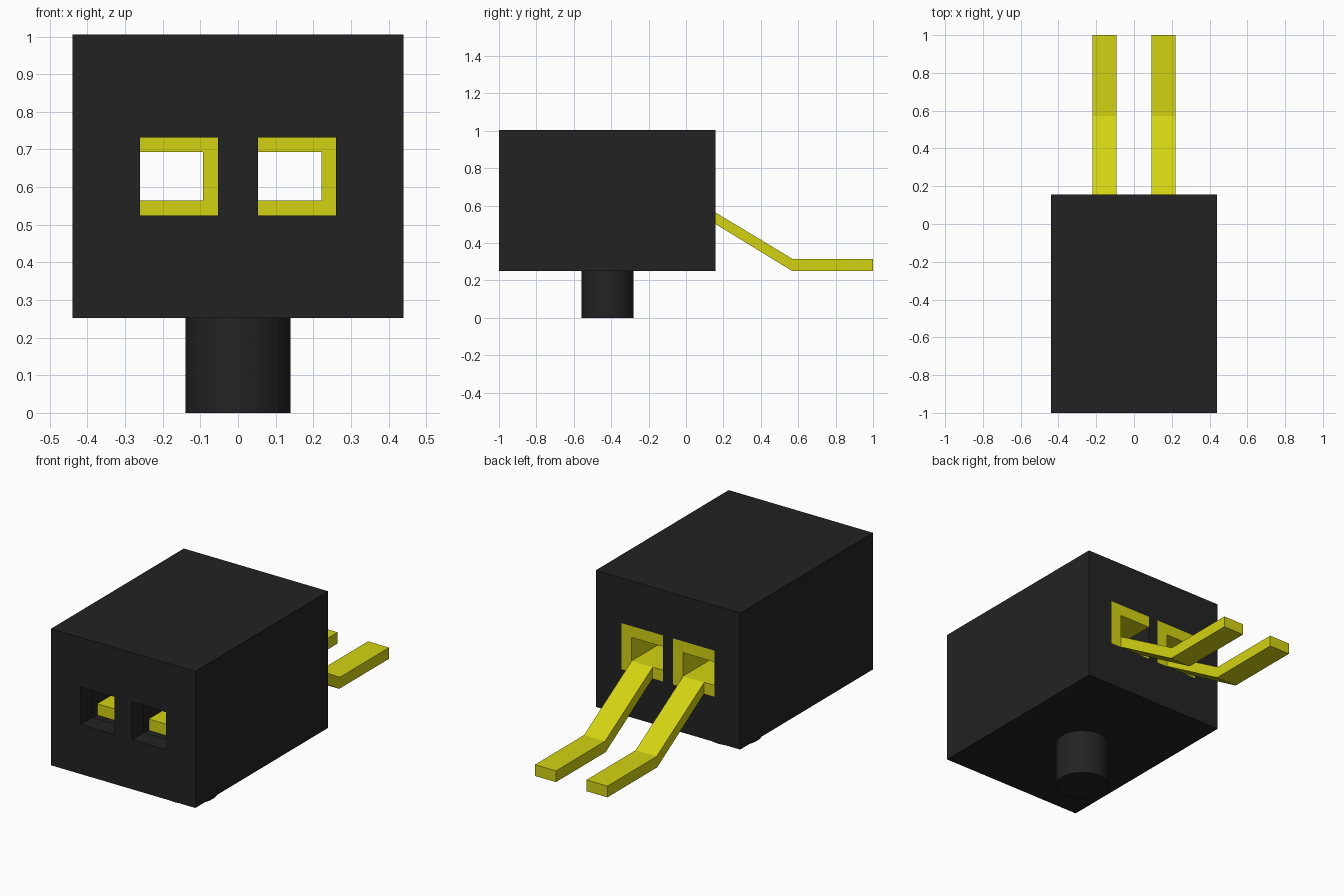
import bpy, bmesh, math

cube = bpy.data.objects.get("Cube")
if cube:
    bpy.data.objects.remove(cube, do_unlink=True)


def material(name, rgb):
    m = bpy.data.materials.new(name)
    m.use_nodes = True
    m.diffuse_color = (*rgb, 1)
    bsdf = next(n for n in m.node_tree.nodes if n.type == 'BSDF_PRINCIPLED')
    bsdf.inputs["Base Color"].default_value = (*rgb, 1)
    return m


black = material("black plastic", (0.0165, 0.0165, 0.0165))
gold = material("yellow metal", (0.65, 0.65, 0.006))


def prism(name, profile, vec, mat):
    """Extrude a closed 3D outline along vec."""
    bm = bmesh.new()
    face = bm.faces.new([bm.verts.new(p) for p in profile])
    ext = bmesh.ops.extrude_face_region(bm, geom=[face])
    moved = [g for g in ext["geom"] if isinstance(g, bmesh.types.BMVert)]
    bmesh.ops.translate(bm, verts=moved, vec=vec)
    bmesh.ops.recalc_face_normals(bm, faces=bm.faces[:])
    me = bpy.data.meshes.new(name)
    bm.to_mesh(me)
    bm.free()
    me.materials.append(mat)
    ob = bpy.data.objects.new(name, me)
    bpy.context.collection.objects.link(ob)
    return ob


def box(name, x0, x1, y0, y1, z0, z1, mat):
    return prism(name, [(x0, y0, z0), (x1, y0, z0), (x1, y0, z1), (x0, y0, z1)],
                 (0, y1 - y0, 0), mat)


FRONT, BACK = -1.0, 0.157
LIP, START = -0.895, -0.82      # inner side of the front lip, front of contacts
ZC = 0.6285                     # socket centre height
HOLE, CAV, T = 0.104, 0.127, 0.0625

housing = box("housing", -0.44, 0.44, FRONT, BACK, 0.252, 1.005, black)

for side, xc in (("right", -0.157), ("left", 0.157)):
    # narrow front opening, then a wider cavity through to the back
    for half, y0, y1 in ((HOLE, FRONT - 0.1, LIP + 0.05), (CAV, LIP, BACK + 0.1)):
        cutter = box("cutter", xc - half, xc + half, y0, y1, ZC - half, ZC + half, black)
        cutter.hide_render = True
        mod = housing.modifiers.new("socket", 'BOOLEAN')
        mod.operation = 'DIFFERENCE'
        mod.solver = 'EXACT'
        mod.object = cutter
        bpy.context.view_layer.objects.active = housing
        bpy.ops.object.modifier_apply(modifier=mod.name)
        bpy.data.objects.remove(cutter, do_unlink=True)

    # C-shaped contact, open towards -x
    a, b = CAV, CAV - T
    outline = [(-a, -a), (a, -a), (a, a), (-a, a), (-a, b), (b, b), (b, -b), (-a, -b)]
    prism(side + "_contact", [(xc + x, START, ZC + z) for x, z in outline],
          (0, BACK - START, 0), gold)

    # bent solder lead
    path = [(BACK, 0.564), (0.572, 0.314), (1.0, 0.314),
            (1.0, 0.252), (0.566, 0.252), (BACK, 0.502)]
    prism(side + "_lead", [(xc - 0.064, y, z) for y, z in path], (0.128, 0, 0), gold)

# locating peg under the housing
bpy.ops.mesh.primitive_cylinder_add(vertices=48, radius=0.14, depth=0.26,
                                    location=(0, -0.42, 0.13))
peg = bpy.context.object
peg.name = "locating_peg"
peg.data.materials.append(black)
bpy.ops.object.shade_smooth_by_angle(angle=math.radians(30))
